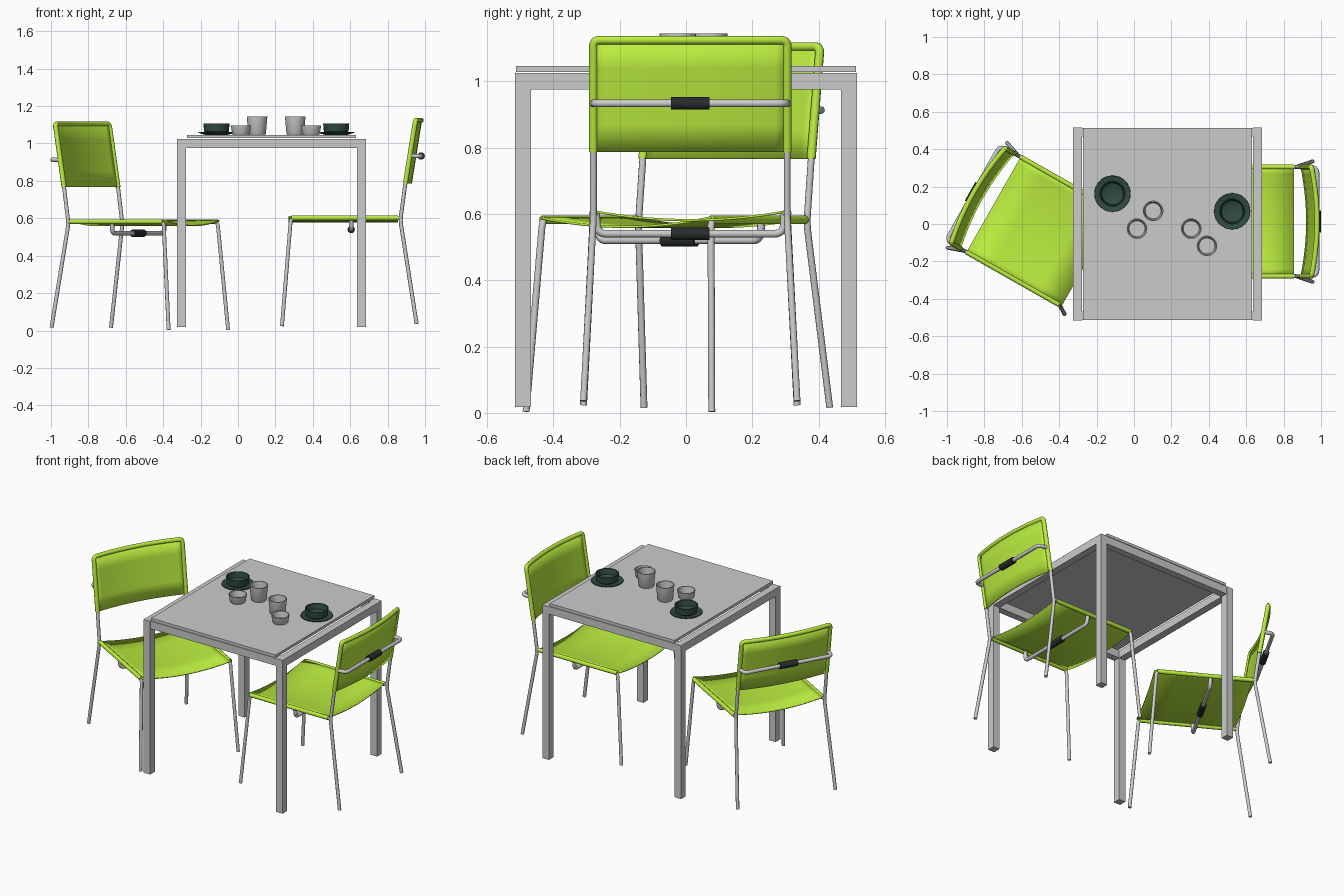
import bpy, bmesh, math
from mathutils import Vector, Matrix

if "Cube" in bpy.data.objects:
    bpy.data.objects.remove(bpy.data.objects["Cube"])


def material(name, rgb):
    m = bpy.data.materials.new(name)
    m.diffuse_color = (*rgb, 1)
    m.use_nodes = True
    m.node_tree.nodes["Principled BSDF"].inputs["Base Color"].default_value = m.diffuse_color
    return m


GREEN = material("lime_fabric", (0.5, 0.85, 0.05))
BLACK = material("black_grip", (0.02, 0.025, 0.025))
DARK = material("dark_ceramic", (0.03, 0.07, 0.055))


def add(name, mesh, mat=None, smooth=True):
    ob = bpy.data.objects.new(name, mesh)
    bpy.context.collection.objects.link(ob)
    if mat:
        mesh.materials.clear()
        mesh.materials.append(mat)
    if smooth:
        bpy.ops.object.select_all(action='DESELECT')
        ob.select_set(True)
        bpy.context.view_layer.objects.active = ob
        bpy.ops.object.shade_smooth_by_angle(angle=math.radians(40))
    return ob


def box(name, x0, x1, y0, y1, z0, z1):
    bm = bmesh.new()
    bmesh.ops.create_cube(bm, size=1)
    for v in bm.verts:
        v.co = ((x0 + x1) / 2 + v.co.x * (x1 - x0),
                (y0 + y1) / 2 + v.co.y * (y1 - y0),
                (z0 + z1) / 2 + v.co.z * (z1 - z0))
    me = bpy.data.meshes.new(name)
    bm.to_mesh(me)
    bm.free()
    return add(name, me, smooth=False)


def rounded(points, radius, steps=6):
    """Polyline with its inner corners rounded off."""
    p = [Vector(q) for q in points]
    out = [p[0]]
    for a, b, c in zip(p, p[1:], p[2:]):
        d = min(radius, (a - b).length * 0.45, (c - b).length * 0.45)
        s, e = b + (a - b).normalized() * d, b + (c - b).normalized() * d
        n = steps if (b - a).angle(c - b) > 0.2 else 2
        for i in range(n + 1):
            t = i / n
            out.append(s * (1 - t) ** 2 + b * 2 * t * (1 - t) + e * t * t)
    return out + [p[-1]]


def tube(name, points, r, mat=None, bend=0.04):
    pts = rounded(points, bend)
    cu = bpy.data.curves.new(name, 'CURVE')
    cu.dimensions = '3D'
    cu.bevel_depth, cu.bevel_resolution, cu.use_fill_caps = r, 3, True
    sp = cu.splines.new('POLY')
    sp.points.add(len(pts) - 1)
    for q, co in zip(sp.points, pts):
        q.co = (*co, 1)
    tmp = bpy.data.objects.new("tmp", cu)
    me = bpy.data.meshes.new_from_object(tmp)
    bpy.data.objects.remove(tmp)
    return add(name, me, mat)


def sheet(name, fn, mat, thick, nu=4, nv=16):
    """Fabric panel from a function of u (0..1) and v (-1..1)."""
    bm = bmesh.new()
    g = [[bm.verts.new(fn(i / nu, 2 * j / nv - 1)) for j in range(nv + 1)] for i in range(nu + 1)]
    for i in range(nu):
        for j in range(nv):
            bm.faces.new((g[i][j], g[i + 1][j], g[i + 1][j + 1], g[i][j + 1]))
    me = bpy.data.meshes.new(name)
    bm.to_mesh(me)
    bm.free()
    ob = add(name, me, mat)
    m = ob.modifiers.new("thickness", 'SOLIDIFY')
    m.thickness, m.offset = thick, 0
    return ob


def lathe(name, profile, loc, mat=None):
    bm = bmesh.new()
    vs = [bm.verts.new((r, 0, z)) for r, z in profile]
    es = [bm.edges.new(e) for e in zip(vs, vs[1:])]
    bmesh.ops.spin(bm, geom=vs + es, cent=(0, 0, 0), axis=(0, 0, 1), angle=2 * math.pi, steps=32)
    bmesh.ops.remove_doubles(bm, verts=bm.verts, dist=1e-5)
    bmesh.ops.recalc_face_normals(bm, faces=bm.faces)
    me = bpy.data.meshes.new(name)
    bm.to_mesh(me)
    bm.free()
    ob = add(name, me, mat)
    ob.location = loc
    return ob


# Table: top slab, legs and rails
box("table_top", -0.274, 0.632, -0.512, 0.512, 1.028, 1.046)
for side, x0, x1 in (("left", -0.325, -0.278), ("right", 0.637, 0.684)):
    for end, y0, y1 in (("front", -0.515, -0.467), ("back", 0.467, 0.515)):
        box(f"table_leg_{end}_{side}", x0, x1, y0, y1, 0.018, 1.025)
    box(f"table_rail_{side}", x0, x1, -0.467, 0.467, 0.975, 1.025)
for end, y0, y1 in (("front", -0.512, -0.467), ("back", 0.467, 0.512)):
    box(f"table_rail_{end}", -0.278, 0.637, y0, y1, 0.975, 1.025)

# Bowls on saucers
for i, (x, y) in enumerate(((-0.115, 0.162), (0.525, 0.068))):
    lathe(f"saucer_{i}", [(0, 0), (0.06, 0), (0.097, 0.011), (0.096, 0.015), (0.06, 0.006), (0, 0.006)],
          (x, y, 1.046), DARK)
    lathe(f"bowl_{i}", [(0, 0.007), (0.052, 0.007), (0.066, 0.018), (0.07, 0.06), (0.064, 0.06),
                        (0.058, 0.024), (0.045, 0.016), (0, 0.016)], (x, y, 1.046), DARK)

# Tall and short cups
for i, (x, y, h) in enumerate(((0.016, -0.025, 0.05), (0.102, 0.07, 0.098),
                               (0.306, -0.025, 0.098), (0.39, -0.117, 0.05))):
    lathe(f"cup_{i}", [(0, 0), (0.043, 0), (0.047, 0.006), (0.055, h), (0.049, h), (0.042, 0.01), (0, 0.01)],
          (x, y, 1.046))

# Chair, facing -x, origin at the middle of the seat's rear edge
W, SEAT, BULGE = 0.292, 0.602, 0.03
LOW, TOP = Vector((0.04, 0, 0.787)), Vector((0.094, 0, 1.124))


def back_point(u, v):
    p = LOW.lerp(TOP, u)
    return p + Vector((BULGE * (1 - v * v), v * W, 0))


def seat_point(u, v):
    return (-0.585 + 0.585 * u, v * W, SEAT + 0.006 - 0.027 * (1 - v * v))


chair = []
for s, side in ((-1, "a"), (1, "b")):
    y = s * W
    chair += [
        tube(f"side_frame_{side}", [(-0.62, s * 0.322, 0.0235), (-0.572, y, SEAT), (0.014, y, SEAT)],
             0.0105, bend=0.025),
        tube(f"rear_upright_{side}", [(0.1, s * 0.322, 0.036), (0.013, y, 0.59), (LOW.x, y, LOW.z),
                                      (TOP.x, y, TOP.z - 0.01)], 0.0105, bend=0.03),
        tube(f"seat_sleeve_{side}", [(-0.57, y, SEAT), (0, y, SEAT)], 0.0135, GREEN),
    ]
hem = [back_point(0, -1)] + [back_point(1, j / 6 - 1) for j in range(13)] + [back_point(0, 1)]
chair += [
    sheet("seat", seat_point, GREEN, 0.007),
    sheet("backrest", back_point, GREEN, 0.01),
    tube("backrest_hem", hem, 0.0135, GREEN, bend=0.02),
    tube("back_handle", [(0.065, -W, 0.933), (0.124, -W + 0.006, 0.933),
                         (0.124, W - 0.006, 0.933), (0.065, W, 0.933)], 0.012, bend=0.045),
    tube("back_grip", [(0.124, -0.058, 0.933), (0.124, 0.058, 0.933)], 0.02, BLACK),
    tube("under_seat_bar", [(-0.25, -W + 0.008, SEAT), (-0.25, -W + 0.012, 0.54),
                            (-0.25, W - 0.012, 0.54), (-0.25, W - 0.008, SEAT)], 0.012, bend=0.06),
    tube("under_seat_grip", [(-0.25, -0.058, 0.54), (-0.25, 0.058, 0.54)], 0.02, BLACK),
]

# Place the right chair and a turned copy on the left
right = Matrix.Translation((0.855, 0.013, 0))
left = Matrix.Translation((-0.751, 0.104, -0.02)) @ Matrix.Rotation(math.radians(150.4), 4, 'Z')
for ob in chair:
    twin = ob.copy()
    bpy.context.collection.objects.link(twin)
    part = ob.name
    ob.name, twin.name = "right_chair_" + part, "left_chair_" + part
    ob.matrix_world, twin.matrix_world = right, left
